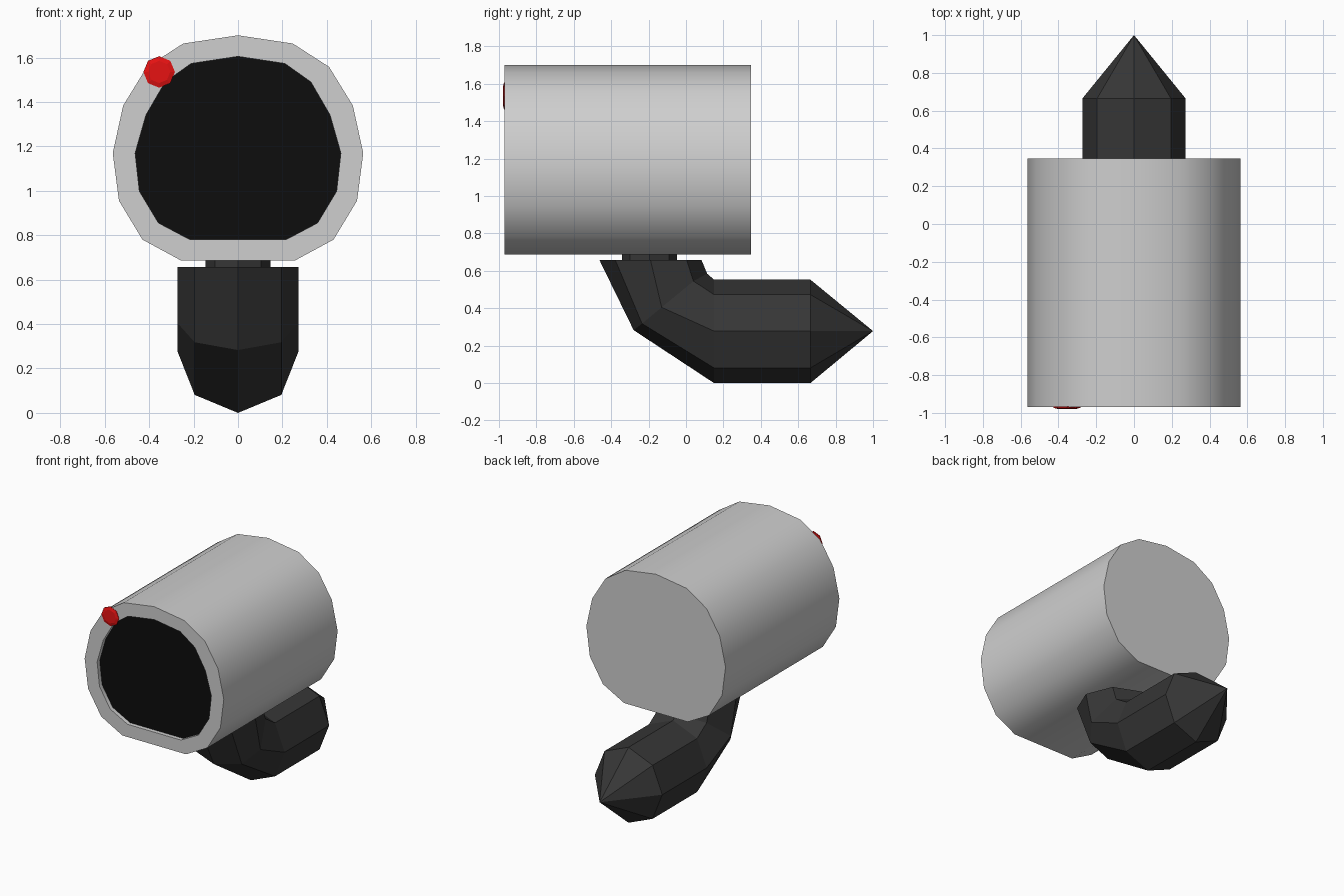
import bpy, math

if "Cube" in bpy.data.objects:
    bpy.data.objects.remove(bpy.data.objects["Cube"])

def material(name, rgb):
    m = bpy.data.materials.new(name)
    m.diffuse_color = (*rgb, 1)
    m.use_nodes = True
    m.node_tree.nodes["Principled BSDF"].inputs["Base Color"].default_value = m.diffuse_color
    return m

GREY = material("light grey", (0.62, 0.62, 0.62))
DARK = material("dark grey", (0.037, 0.037, 0.037))
BLACK = material("black", (0.004, 0.004, 0.004))
RED = material("red", (0.8, 0.006, 0.006))

def loft(name, rings, mats, tip=None, cap_start=True, cap_end=True):
    """Skin a list of equal-length rings, optionally ending in a point."""
    n = len(rings[0])
    verts = [v for r in rings for v in r]
    faces = []
    for k in range(len(rings) - 1):
        for i in range(n):
            j = (i + 1) % n
            faces.append((k*n + i, k*n + j, (k+1)*n + j, (k+1)*n + i))
    last = (len(rings) - 1) * n
    if tip:
        verts.append(tip)
        faces += [(last + i, last + (i + 1) % n, len(verts) - 1) for i in range(n)]
    elif cap_end:
        faces.append(tuple(range(last, last + n)))
    if cap_start:
        faces.append(tuple(reversed(range(n))))
    me = bpy.data.meshes.new(name)
    me.from_pydata(verts, [], faces)
    for m in mats:
        me.materials.append(m)
    ob = bpy.data.objects.new(name, me)
    bpy.context.collection.objects.link(ob)
    # make normals consistent
    bpy.ops.object.select_all(action='DESELECT')
    ob.select_set(True)
    bpy.context.view_layer.objects.active = ob
    bpy.ops.object.mode_set(mode='EDIT')
    bpy.ops.mesh.select_all(action='SELECT')
    bpy.ops.mesh.normals_make_consistent(inside=False)
    bpy.ops.object.mode_set(mode='OBJECT')
    return ob

def mirrored(half):
    """Close a right-hand half outline whose first point is on x = 0."""
    return half + [(-x, z) for x, z in reversed(half[1:])]

def at_y(outline, y):
    return [(x, y, z) for x, z in outline]

# head: 15-sided drum with flat underside and a shallow front recess
outer = mirrored([(0, 1.70), (0.247, 1.663), (0.41, 1.558), (0.517, 1.384),
                  (0.564, 1.17), (0.536, 0.955), (0.43, 0.78), (0.258, 0.687)])
inner = mirrored([(0, 1.605), (0.211, 1.573), (0.328, 1.49), (0.414, 1.342),
                  (0.463, 1.17), (0.444, 0.998), (0.358, 0.855), (0.216, 0.78)])
FRONT, BACK, RECESS = -0.97, 0.348, -0.94
head = loft("head_drum", [at_y(outer, BACK), at_y(outer, FRONT),
                          at_y(inner, FRONT), at_y(inner, RECESS)], [GREY, BLACK])
for p in head.data.polygons:          # recessed lens disc is black
    if len(p.vertices) > 4 and p.center.y < 0:
        p.material_index = 1
bpy.ops.object.shade_smooth_by_angle(angle=math.radians(45))

def octagon(r):
    return [(r * math.sin(i * math.pi / 4), r * math.cos(i * math.pi / 4)) for i in range(8)]

# indicator light: very flat octagonal dome on the front rim
def light_ring(r, y):
    return [(-0.355 + a, y, 1.535 + b) for a, b in octagon(r)]

loft("indicator_light", [light_ring(0.071, -0.967), light_ring(0.071, -0.973),
                         light_ring(0.05, -0.979)], [RED])

# neck: short octagonal collar between base and head
loft("neck", [[(a, -0.195 + b, z) for a, b in octagon(0.146)] for z in (0.64, 0.70)], [DARK])

# base: bent octagonal tube ending in a point
def base_ring(side):
    """side: (y, z) from outer/lower vertex through the middle to the inner/upper one."""
    xs = (0, 0.195, 0.273, 0.195, 0)
    half = [(x, y, z) for x, (y, z) in zip(xs, side)]
    return half + [(-x, y, z) for x, y, z in reversed(half[1:4])]

levels = (0.0, 0.081, 0.278, 0.473, 0.553)
loft("base_tube", [
    base_ring([(y, 0.658) for y in (-0.463, -0.378, -0.19, 0.003, 0.083)]),
    base_ring([(-0.28, 0.283), (-0.235, 0.318), (-0.13, 0.405), (0.04, 0.545), (0.113, 0.585)]),
    base_ring([(0.15, z) for z in levels]),
    base_ring([(0.665, z) for z in levels]),
], [DARK], tip=(0, 1.0, 0.278))
